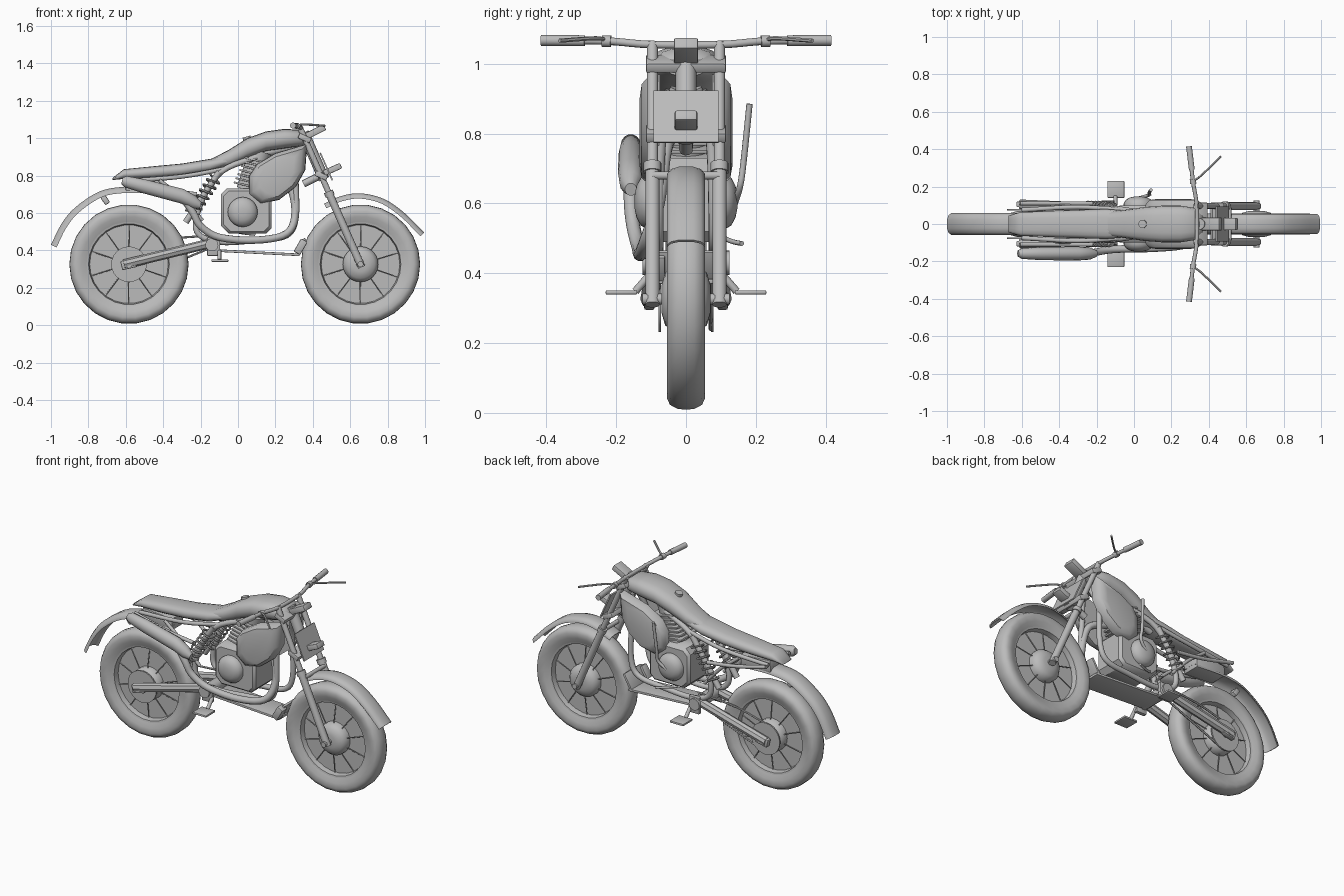
import bpy, bmesh, math
from mathutils import Vector, Matrix

if "Cube" in bpy.data.objects:
    bpy.data.objects.remove(bpy.data.objects["Cube"])

grey = bpy.data.materials.new("plain_grey")
grey.diffuse_color = (0.5, 0.5, 0.5, 1)
grey.use_nodes = True
grey.node_tree.nodes["Principled BSDF"].inputs["Base Color"].default_value = grey.diffuse_color
SIDES = (("right", -1), ("left", 1))


def finish(name, bm, angle=40):
    bmesh.ops.recalc_face_normals(bm, faces=bm.faces)
    me = bpy.data.meshes.new(name)
    bm.to_mesh(me)
    bm.free()
    me.shade_smooth()
    me.set_sharp_from_angle(angle=math.radians(angle))
    me.materials.append(grey)
    ob = bpy.data.objects.new(name, me)
    bpy.context.collection.objects.link(ob)
    return ob


def skin(name, rings, cap=True, closed=False, angle=40):
    """Join rings of points with quads."""
    bm = bmesh.new()
    vs = [[bm.verts.new(p) for p in r] for r in rings]
    n = len(vs[0])
    pairs = list(zip(vs, vs[1:])) + ([(vs[-1], vs[0])] if closed else [])
    for a, b in pairs:
        for i in range(n):
            j = (i + 1) % n
            bm.faces.new((a[i], a[j], b[j], b[i]))
    if cap and not closed:
        bm.faces.new(vs[0])
        bm.faces.new(vs[-1])
    return finish(name, bm, angle)


def smooth_path(pts, k=5):
    p = [Vector(q) for q in pts]
    if len(p) < 3:
        return p
    p = [2 * p[0] - p[1]] + p + [2 * p[-1] - p[-2]]
    out = []
    for a, b, c, d in zip(p, p[1:], p[2:], p[3:]):
        for i in range(k):
            t = i / k
            out.append(0.5 * (2 * b + (c - a) * t + (2 * a - 5 * b + 4 * c - d) * t * t
                              + (3 * b - a - 3 * c + d) * t ** 3))
    return out + [p[-2]]


def tube(name, pts, r, n=10, k=5, r_end=None):
    path = smooth_path(pts, k)
    rings, u = [], None
    for i, p in enumerate(path):
        t = (path[min(i + 1, len(path) - 1)] - path[max(i - 1, 0)]).normalized()
        if u is None:
            u = t.orthogonal()
        u = (u - t * u.dot(t)).normalized()
        w = t.cross(u)
        rr = r if r_end is None else r + (r_end - r) * i / (len(path) - 1)
        rings.append([p + rr * (u * math.cos(a) + w * math.sin(a))
                      for a in (math.tau * j / n for j in range(n))])
    return skin(name, rings)


def pair(name, pts, r, **kw):
    for side, s in SIDES:
        tube(f"{name}_{side}", [(x, s * y, z) for x, y, z in pts], r, **kw)


def lathe(name, centre, prof, n=24, closed=False):
    """Turn (radius, y) points about an axis along y."""
    cx, cy, cz = centre
    rings = [[(cx + r * math.cos(a), cy + y, cz + r * math.sin(a))
              for a in (math.tau * i / n for i in range(n))] for r, y in prof]
    return skin(name, rings, closed=closed)


def loft(name, secs, n=16, e=0.75):
    """Rounded sections (x, z, half width, half height) along x."""
    sp = lambda v: math.copysign(abs(v) ** e, v)
    rings = [[(x, w * sp(math.cos(a)), z + h * sp(math.sin(a)))
              for a in (math.tau * i / n for i in range(n))] for x, z, w, h in secs]
    return skin(name, rings, angle=60)


def box(name, c, size, tilt=0, bevel=0.006):
    bm = bmesh.new()
    bmesh.ops.create_cube(bm, size=1, matrix=Matrix.Translation(c)
                          @ Matrix.Rotation(math.radians(tilt), 4, 'Y') @ Matrix.Diagonal((*size, 1)))
    if bevel:
        bmesh.ops.bevel(bm, geom=bm.edges[:], offset=bevel, segments=2, profile=0.5, affect='EDGES')
    return finish(name, bm)


def slab(name, outline, layers):
    """Side outline (x, z) stacked over layers of (y, scale)."""
    mx = sum(p[0] for p in outline) / len(outline)
    mz = sum(p[1] for p in outline) / len(outline)
    return skin(name, [[(mx + (x - mx) * s, y, mz + (z - mz) * s) for x, z in outline]
                       for y, s in layers])


def fender(name, pts, half, drop):
    path = smooth_path([(x, 0, z) for x, z in pts], 4)
    rings = []
    for i, p in enumerate(path):
        t = (path[min(i + 1, len(path) - 1)] - path[max(i - 1, 0)]).normalized()
        nrm = Vector((-t.z, 0, t.x))
        v = [(-1, -drop), (-.8, -drop * .35), (-.4, 0), (.4, 0), (.8, -drop * .35), (1, -drop)]
        ring = [p + Vector((0, half * a, 0)) + nrm * b for a, b in v]
        rings.append(ring + [q - nrm * 0.008 for q in reversed(ring)])
    return skin(name, rings)


# Wheels: tyre, web disc, hub and spokes
tyre = [(.225, -.038), (.255, -.05), (.285, -.055), (.305, -.046), (.317, -.024), (.319, 0)]
tyre += [(r, -y) for r, y in reversed(tyre[:-1])]
for end, x in (("rear", -.583), ("front", .655)):
    c = (x, 0, .326)
    lathe(end + "_tyre", c, tyre, 26, True)
    lathe(end + "_rim", c, [(.232, -.04), (.216, -.036), (.21, -.008), (.21, .008),
                            (.216, .036), (.232, .04)], 26, True)
    lathe(end + "_wheel_disc", c, [(.222, -.006), (.222, .006)], 26)
    hub = [(.04, -.07), (.075, -.06), (.095, -.035), (.095, .035), (.075, .06), (.04, .07)]
    lathe(end + "_hub", c, hub)
    tube(end + "_axle", [(x, -.125, .326), (x, .125, .326)], .016)
    for i in range(10):
        a = math.tau * i / 10 + .3
        d = Vector((math.cos(a), 0, math.sin(a)))
        for side, s in SIDES:
            tube(f"{end}_spoke_{side}_{i}", [Vector(c) + d * .07 + Vector((0, .03 * s, 0)),
                                             Vector(c) + d * .22 + Vector((0, .008 * s, 0))], .003, n=5)
for side, s in SIDES:
    lathe("rear_brake_disc_" + side, (-.583, .075 * s, .326), [(.095, -.004), (.095, .004)])

# Mudguards
fender("rear_fender", [(-1, .43), (-.945, .54), (-.87, .63), (-.74, .715), (-.6, .74), (-.4, .735)], .058, .025)
fender("front_fender", [(.46, .65), (.55, .69), (.655, .705), (.78, .675), (.89, .6), (.995, .495)], .054, .02)
box("rear_fender_bracket", (-.71, 0, .67), (.03, .05, .05), -35)

# Tank and seat
loft("fuel_tank", [(-.17, .855, .06, .02), (-.05, .89, .075, .047), (.05, .945, .09, .055),
                   (.15, .983, .098, .053), (.25, .997, .098, .053), (.33, 1, .085, .044), (.37, .99, .055, .025)])
tube("fuel_cap", [(.05, 0, .99), (.045, 0, 1.008)], .022, n=14)
loft("seat", [(-.67, .782, .045, .006), (-.61, .808, .062, .026), (-.45, .818, .07, .032),
              (-.3, .83, .075, .034), (-.15, .854, .08, .035), (-.03, .885, .07, .02)])
box("tail_box", (-.5, 0, .745), (.2, .11, .075), 4)

# Radiator shrouds on both sides
shroud = [(.06, .7), (.06, .8), (.1, .86), (.2, .92), (.37, .97), (.36, .83), (.31, .74), (.22, .67), (.12, .65)]
for side, s in SIDES:
    slab("shroud_" + side, shroud, [(.075 * s, 1), (.105 * s, .98), (.127 * s, .84), (.133 * s, .6)])

# Engine: crankcase, finned barrel, covers
case = [(-.09, .53), (-.09, .7), (-.06, .73), (.14, .73), (.18, .69), (.18, .52), (.15, .49), (-.05, .49)]
slab("crankcase", case, [(-.1, .9), (-.085, 1), (.085, 1), (.1, .9)])
for i in range(7):
    box(f"barrel_fin_{i}", (.055 + .01 * i, 0, .745 + .022 * i), (.16, .15, .01), 14, .002)
tube("barrel", [(.05, 0, .72), (.12, 0, .93)], .06, n=16)
for side, s in SIDES:
    lathe("engine_cover_" + side, (.025, 0, .605), [(.08, .09 * s), (.08, .11 * s), (.068, .13 * s),
                                                  (.045, .142 * s), (.02, .147 * s)])
tube("kick_lever", [(.03, .14, .6), (.08, .155, .65), (.08, .165, .72), (.09, .182, .885)], .009)
tube("shift_lever", [(-.02, .11, .5), (.04, .135, .49), (.09, .16, .485)], .007)

# Frame tubes
pair("cradle", [(.34, .03, .93), (.31, .07, .8), (.31, .08, .58), (.26, .08, .48), (.1, .08, .455),
                (-.1, .08, .445), (-.22, .085, .5), (-.2, .085, .65), (-.09, .08, .82), (.1, .05, .9)], .016)
tube("steering_head", [(.35, 0, 1.03), (.46, 0, .78)], .03, n=14)
tube("backbone", [(.35, 0, .97), (.1, 0, .91), (-.12, 0, .84)], .024)
pair("subframe_top", [(-.05, .075, .84), (-.3, .09, .795), (-.6, .075, .77)], .012)
pair("subframe_brace", [(-.19, .09, .56), (-.3, .1, .68), (-.42, .095, .775)], .01)
pair("side_rail", [(-.22, .11, .7), (-.4, .11, .725), (-.61, .11, .775)], .011)

# Shocks with coil springs
pair("shock", [(-.28, .085, .55), (-.1, .085, .82)], .017)
a0, a1 = Vector((-.25, 0, .595)), Vector((-.12, 0, .79))
ax = (a1 - a0).normalized()
side_ax = Vector((-ax.z, 0, ax.x))
coil = []
for i in range(85):
    q = a0.lerp(a1, i / 84) + .034 * math.cos(i * math.pi / 6) * side_ax
    coil.append((q.x, .085 + .034 * math.sin(i * math.pi / 6), q.z))
pair("spring", coil, .006, n=6, k=1)

# Swingarm and chain
pair("swingarm", [(-.14, .085, .44), (-.61, .105, .325)], .026, n=8)
tube("swingarm_pivot", [(-.14, -.125, .43), (-.14, .125, .43)], .035, n=14)
for side, s in SIDES:
    box("axle_block_" + side, (-.585, .105 * s, .327), (.08, .03, .05), -13)
tube("chain_top", [(-.57, .07, .415), (-.38, .07, .46), (-.13, .07, .48)], .006, n=6)
tube("chain_bottom", [(-.57, .07, .24), (-.13, .07, .42)], .006, n=6)

# Skid plate and footrests
box("skid_plate", (.1, 0, .388), (.46, .16, .014), 3, .003)
box("skid_nose", (.335, 0, .42), (.014, .16, .1), 30, .003)
box("regulator_box", (.335, -.085, .42), (.04, .05, .08), 30)
for side, s in SIDES:
    box("footrest_" + side, (-.097, .185 * s, .345), (.09, .09, .012), 0, .003)
    tube("footrest_stem_" + side, [(-.1, .1 * s, .4), (-.1, .145 * s, .348)], .011)
    box("frame_plate_" + side, (-.13, .1 * s, .42), (.07, .025, .1), 0)

# Exhaust header and silencer
tube("header_pipe", [(.14, -.04, .8), (.27, -.06, .75), (.305, -.08, .6), (.26, -.115, .49), (.1, -.13, .455),
                     (-.1, -.135, .47), (-.2, -.15, .53), (-.24, -.158, .6), (-.3, -.158, .69)], .02)
path = [(-.2, .64, .018), (-.235, .658, .034), (-.3, .69, .039), (-.5, .742, .037), (-.6, .768, .03), (-.62, .772, .018)]
skin("silencer", [[(x + .25 * r * math.sin(a), -.158 + r * .95 * math.cos(a), z + r * math.sin(a))
                   for a in (math.tau * i / 14 for i in range(14))] for x, z, r in path])

# Front fork
fork = lambda z: .33 + (1.06 - z) * .442
pair("fork_upper", [(fork(1.06), .096, 1.06), (fork(.66), .096, .66)], .016, n=12)
pair("fork_lower", [(fork(.7), .096, .7), (fork(.31), .096, .31)], .021, n=12)
pair("fork_seal", [(fork(.715), .096, .715), (fork(.69), .096, .69)], .026, n=12)
for nm, z in (("upper_clamp", 1.0), ("lower_clamp", .8)):
    box(nm, (fork(z), 0, z), (.07, .23, .03), 24)
tube("fender_stay", [(.51, -.096, .68), (.51, .096, .68)], .012)

# Number board, lamp and gauge
box("number_board", (.472, 0, .848), (.008, .186, .16), -24, 0)
tube("lamp_bracket", [(.35, 0, .755), (.47, 0, .815)], .02)
box("lamp", (.505, 0, .833), (.1, .065, .032), -24)
box("gauge", (.415, 0, 1.035), (.11, .07, .035), -27)

# Handlebar, grips and levers
bar = [(.295, .415, 1.067), (.315, .23, 1.065), (.335, .1, 1.055)]
tube("handlebar", bar + [(x, -y, z) for x, y, z in reversed(bar)], .011)
pair("grip", [(.294, .415, 1.067), (.309, .29, 1.066)], .016, n=12)
pair("lever_clamp", [(.314, .24, 1.065), (.317, .215, 1.064)], .017, n=12)
pair("lever", [(.315, .228, 1.068), (.36, .26, 1.073), (.465, .362, 1.066)], .006, n=6)
